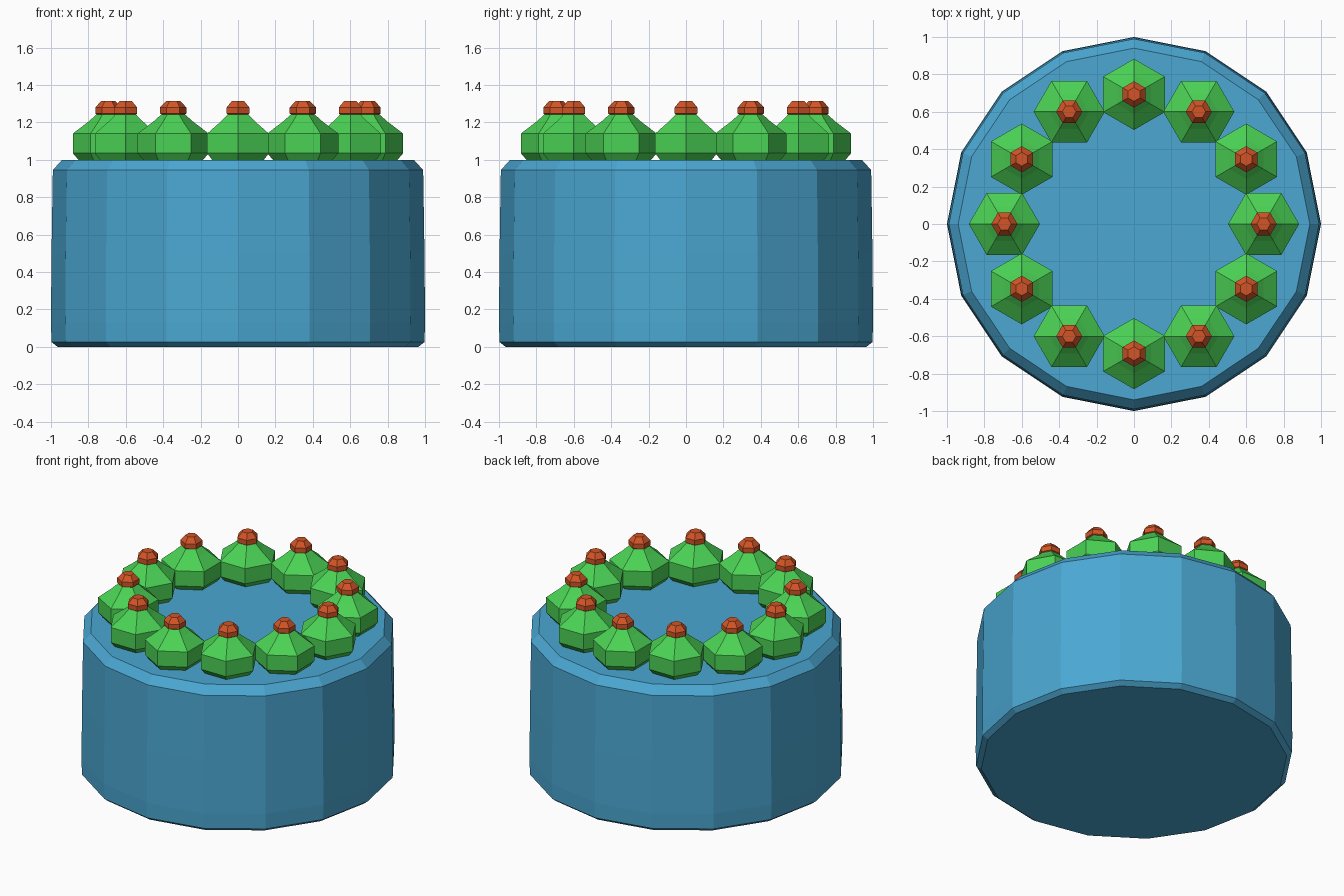
import bpy, bmesh, math

if "Cube" in bpy.data.objects:
    bpy.data.objects.remove(bpy.data.objects["Cube"])

def material(name, rgb):
    m = bpy.data.materials.new(name)
    m.diffuse_color = (*rgb, 1)
    m.use_nodes = True
    m.node_tree.nodes["Principled BSDF"].inputs["Base Color"].default_value = m.diffuse_color
    return m

def lathe(name, profile, sides, mat, loc=(0, 0, 0), turn=0.0):
    """Flat-faced capped solid from (radius, height) rings."""
    bm = bmesh.new()
    rings = [[bm.verts.new((r * math.cos(2 * math.pi * i / sides),
                            r * math.sin(2 * math.pi * i / sides), z))
              for i in range(sides)] for r, z in profile]
    for a, b in zip(rings, rings[1:]):
        for i in range(sides):
            j = (i + 1) % sides
            bm.faces.new((a[i], a[j], b[j], b[i]))
    bm.faces.new(rings[0][::-1])
    bm.faces.new(rings[-1])
    me = bpy.data.meshes.new(name)
    bm.to_mesh(me)
    bm.free()
    me.materials.append(mat)
    ob = bpy.data.objects.new(name, me)
    ob.location = loc
    ob.rotation_euler.z = turn
    bpy.context.collection.objects.link(ob)
    return ob

blue = material("cake_blue", (0.07, 0.39, 0.65))
green = material("cream_green", (0.07, 0.65, 0.09))
red = material("cherry_red", (0.65, 0.09, 0.02))

# Cake body: 16 sides with chamfered rims
lathe("cake_body", [(0.965, 0), (0.997, 0.025), (1.0, 0.13), (0.997, 0.5),
                    (0.99, 0.945), (0.94, 1.0)], 16, blue)

# Ring of twelve cream dollops, each topped by a cherry
cream = [(0.16, 1.0), (0.19, 1.035), (0.19, 1.14), (0.105, 1.205), (0.06, 1.245)]
cherry = [(0.05, 1.235), (0.07, 1.247), (0.07, 1.28), (0.037, 1.315)]
for k in range(12):
    a = math.radians(30 * k)
    pos = (0.693 * math.cos(a), 0.693 * math.sin(a), 0)
    lathe(f"cream_dollop_{k + 1}", cream, 6, green, pos, a)
    lathe(f"cherry_{k + 1}", cherry, 6, red, pos, a)
